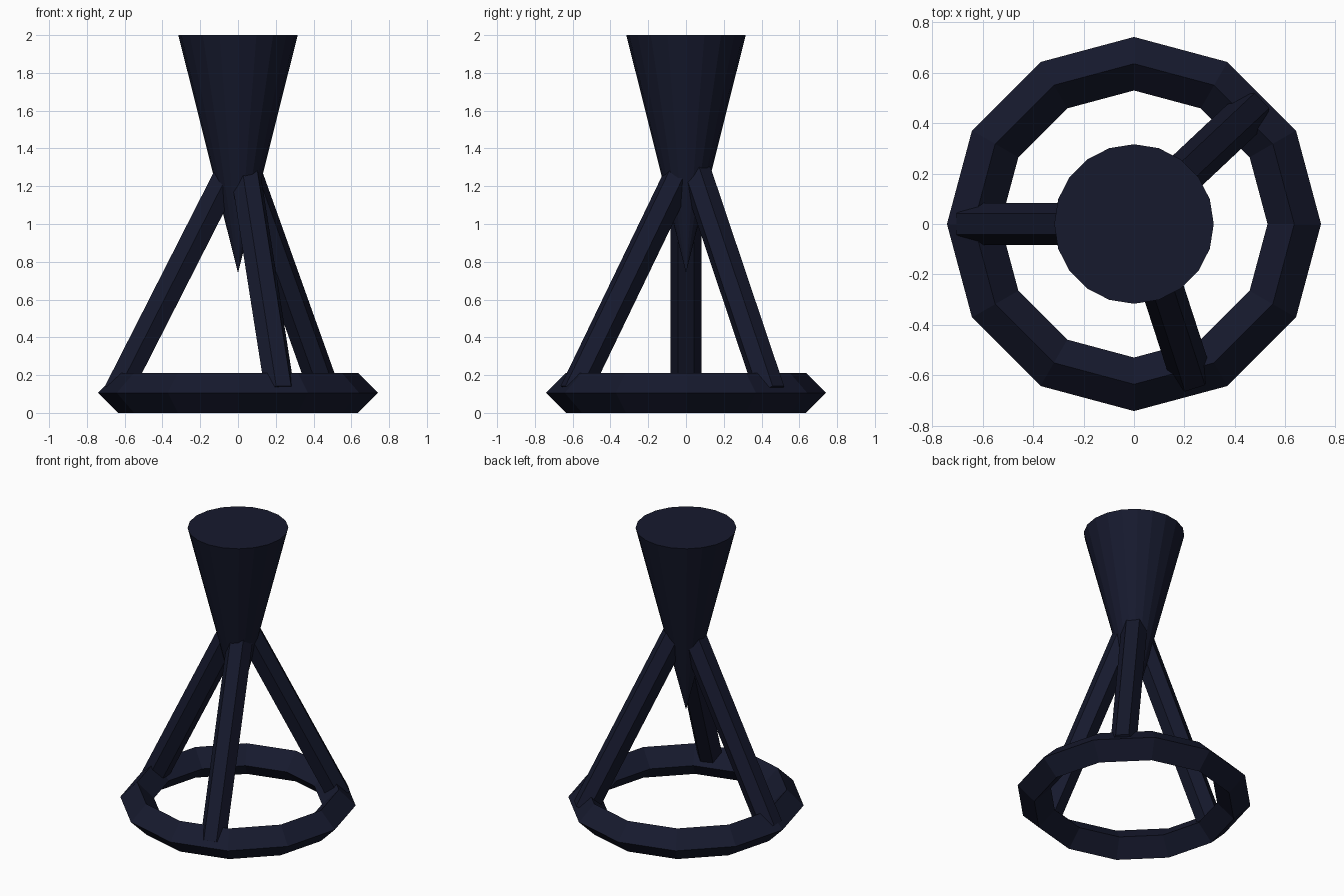
import bpy
from math import cos, sin, pi
from mathutils import Vector, Matrix

if "Cube" in bpy.data.objects:
    bpy.data.objects.remove(bpy.data.objects["Cube"])

mat = bpy.data.materials.new("dark_navy")
mat.diffuse_color = (0.008, 0.010, 0.027, 1)
mat.use_nodes = True
mat.node_tree.nodes["Principled BSDF"].inputs["Base Color"].default_value = mat.diffuse_color


def finish(name):
    ob = bpy.context.object
    ob.name = name
    ob.data.materials.append(mat)
    return ob


# base ring: twelve segments with a diamond cross-section
bpy.ops.mesh.primitive_torus_add(major_segments=12, minor_segments=4,
                                 major_radius=0.635, minor_radius=0.106,
                                 location=(0, 0, 0.106))
finish("base_ring")

# upright cone with its tip pointing down
bpy.ops.mesh.primitive_cone_add(vertices=20, radius1=0, radius2=0.316,
                                depth=1.26, location=(0, 0, 1.37))
finish("cone_bowl")


# hexagonal leg between two points, flat faces facing up and outward
def leg(name, foot, top):
    foot, top = Vector(foot), Vector(top)
    axis = (top - foot).normalized()
    side = Vector((0, 0, 1)).cross(axis).normalized()
    out = axis.cross(side)
    bpy.ops.mesh.primitive_cylinder_add(vertices=6, radius=0.083,
                                        depth=(top - foot).length)
    ob = finish(name)
    # primitive vertices lie on local y, so y is the horizontal side axis
    rot = Matrix((side.cross(axis), side, axis)).transposed()
    ob.matrix_world = Matrix.Translation((foot + top) / 2) @ rot.to_4x4()


leg("left_leg", (-0.64, 0, 0.11), (-0.05, 0, 1.27))
leg("front_leg", (0.222, -0.59, 0.11), (0.04, -0.03, 1.27))
leg("back_leg", (0.46, 0.445, 0.11), (0.045, 0.055, 1.27))
